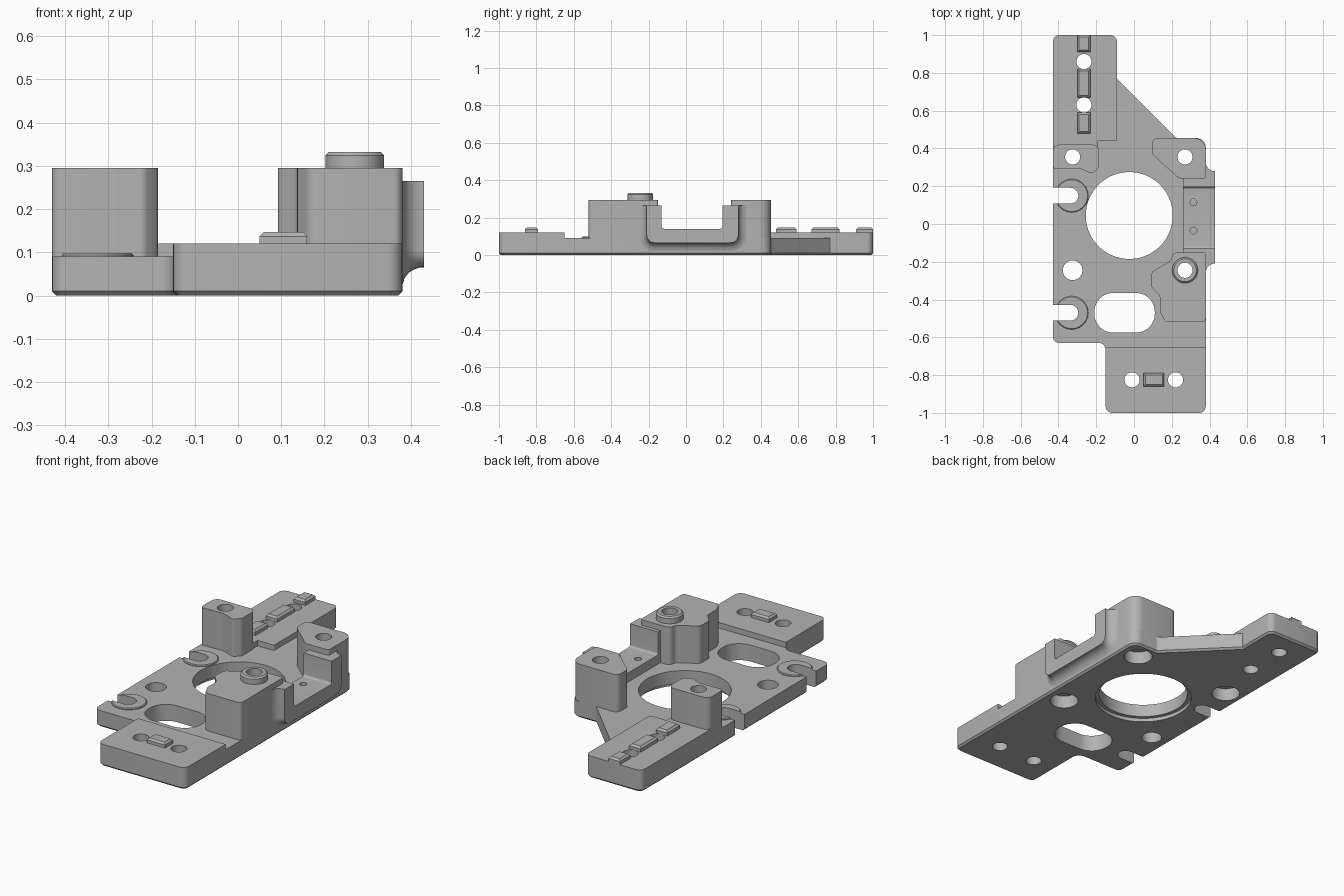
import bpy, bmesh, math
from mathutils import Vector

cube = bpy.data.objects.get("Cube")
if cube:
    bpy.data.objects.remove(cube, do_unlink=True)

grey = bpy.data.materials.new("plain_grey")
grey.use_nodes = True
colour = (0.45, 0.45, 0.45, 1)
grey.diffuse_color = colour
grey.node_tree.nodes["Principled BSDF"].inputs["Base Color"].default_value = colour
parts = []


def rounded(corners, steps=6):
    """Outline from (x, y, radius) corners, each filleted with an arc."""
    out = []
    n = len(corners)
    for i, (x, y, r) in enumerate(corners):
        p = Vector((x, y))
        if not r:
            out.append(p)
            continue
        u = (Vector(corners[i - 1][:2]) - p).normalized()
        v = (Vector(corners[(i + 1) % n][:2]) - p).normalized()
        half = math.acos(max(-1, min(1, u.dot(v)))) / 2
        c = p + (u + v).normalized() * r / math.sin(half)
        a, b = p + u * r / math.tan(half) - c, p + v * r / math.tan(half) - c
        start = math.atan2(a.y, a.x)
        turn = (math.atan2(b.y, b.x) - start + math.pi) % math.tau - math.pi
        for k in range(steps + 1):
            t = start + turn * k / steps
            out.append(c + Vector((math.cos(t), math.sin(t))) * r)
    return out


def box(x0, x1, y0, y1, r=0):
    return rounded([(x0, y0, r), (x1, y0, r), (x1, y1, r), (x0, y1, r)], 10)


def circle(x, y, r, n=48):
    return [Vector((x + r * math.cos(math.tau * i / n), y + r * math.sin(math.tau * i / n)))
            for i in range(n)]


def add_prism(bm, outline, z0, z1, low=0, high=0):
    """Extrude an outline, with an optional chamfer round the bottom or top."""
    base = bm.faces.new([bm.verts.new((p.x, p.y, z0)) for p in outline])
    moved = bmesh.ops.extrude_face_region(bm, geom=[base])["geom"]
    bmesh.ops.translate(bm, vec=(0, 0, z1 - z0),
                        verts=[g for g in moved if isinstance(g, bmesh.types.BMVert)])
    top = [g for g in moved if isinstance(g, bmesh.types.BMFace)][0]
    if not base.is_valid:
        base = bm.faces.new([v for v in bm.verts if abs(v.co.z - z0) < 1e-6])
    for face, size in ((base, low), (top, high)):
        if size:
            bmesh.ops.bevel(bm, geom=list(face.edges), offset=size, segments=1,
                            profile=0.5, affect='EDGES')


def finish(bm, name):
    bmesh.ops.recalc_face_normals(bm, faces=bm.faces[:])
    me = bpy.data.meshes.new(name)
    bm.to_mesh(me)
    bm.free()
    me.materials.append(grey)
    ob = bpy.data.objects.new(name, me)
    bpy.context.scene.collection.objects.link(ob)
    return ob


def prism(name, outline, z0, z1, low=0, high=0):
    bm = bmesh.new()
    add_prism(bm, outline, z0, z1, low, high)
    parts.append(finish(bm, name))


PLATE, PAD, TOWER = 0.09, 0.12, 0.295

# Base plate
prism("base_plate", rounded([
    (-0.43, 1, 0.035), (-0.09, 1, 0.035), (-0.09, 0.77, 0), (0.225, 0.455, 0.02),
    (0.38, 0.455, 0.05), (0.38, -1, 0.035), (-0.15, -1, 0.035),
    (-0.15, -0.63, 0.035), (-0.43, -0.63, 0.035)]), 0, PLATE, low=0.01)

# Raised end pads
prism("back_pad", rounded([
    (-0.43, 1, 0.035), (-0.09, 1, 0.035), (-0.09, 0.44, 0.01), (-0.19, 0.44, 0),
    (-0.19, 0.38, 0), (-0.43, 0.38, 0)]), PLATE, PAD)
prism("front_pad", rounded([
    (0.38, -0.65, 0), (0.38, -1, 0.035), (-0.15, -1, 0.035), (-0.15, -0.65, 0)]),
    PLATE, PAD)

# Locating keys on the pads
for i, (x0, x1, y0, y1) in enumerate([(-0.30, -0.23, 0.91, 1.0), (-0.30, -0.23, 0.67, 0.82),
                                      (-0.30, -0.23, 0.48, 0.59), (0.05, 0.16, -0.86, -0.79)]):
    prism(f"locating_key_{i + 1}", box(x0, x1, y0, y1), PAD, 0.147, high=0.01)

# Towers
prism("back_right_tower", rounded([
    (-0.43, 0.42, 0.035), (-0.185, 0.42, 0.035), (-0.185, 0.30, 0.03),
    (-0.22, 0.265, 0.02), (-0.29, 0.295, 0.06), (-0.43, 0.29, 0.02)]), PLATE, TOWER)
prism("back_left_tower", rounded([
    (0.095, 0.455, 0.03), (0.38, 0.455, 0.06), (0.38, 0.24, 0.015),
    (0.24, 0.24, 0.04), (0.095, 0.37, 0.03)]), PLATE, TOWER)
prism("front_left_tower", rounded([
    (0.20, -0.15, 0.03), (0.38, -0.15, 0.01), (0.38, -0.52, 0.02), (0.165, -0.52, 0.03),
    (0.137, -0.46, 0.03), (0.137, -0.38, 0.03), (0.092, -0.335, 0.03),
    (0.092, -0.255, 0.03), (0.20, -0.19, 0.03)]), PLATE, TOWER)
prism("locating_boss", circle(0.27, -0.245, 0.068), TOWER, 0.332, high=0.008)

# Collars around the open slots
for side, y in (("back", 0.15), ("front", -0.47)):
    prism(side + "_slot_collar", circle(-0.33, y, 0.088), PLATE, 0.098, high=0.004)

# Side bracket: a U-shaped section whose outer rim flares into the plate
bm = bmesh.new()
rings = []
for x, d in ((0.26, 0.042), (0.38, 0.042), (0.385, 0.025), (0.395, 0.012),
             (0.408, 0.004), (0.42, 0), (0.43, 0)):
    section = rounded([
        (-0.21 - d, 0.265, 0), (-0.21 - d, 0.065 - d, 0.04 + d),
        (0.28 + d, 0.065 - d, 0.04 + d), (0.28 + d, 0.265, 0), (0.195, 0.265, 0),
        (0.195, 0.14, 0.012), (-0.13, 0.14, 0.012), (-0.13, 0.265, 0)])
    rings.append([bm.verts.new((x, p.x, p.y)) for p in section])
for a, b in zip(rings, rings[1:]):
    for i in range(len(a)):
        bm.faces.new((a[i - 1], a[i], b[i], b[i - 1]))
bm.faces.new(rings[0])
bm.faces.new(rings[-1])
parts.append(finish(bm, "side_bracket"))

# Cutter for every opening that passes right through
bm = bmesh.new()
through = [circle(-0.025, 0.045, 0.23, 96), box(-0.21, 0.11, -0.575, -0.365, 0.1),
           circle(-0.325, -0.245, 0.052)]
through += [circle(x, y, 0.04) for x, y in (
    (-0.265, 0.86), (-0.265, 0.63), (-0.01, -0.825), (0.22, -0.825),
    (-0.325, 0.355), (0.27, 0.355), (0.27, -0.245))]
through += [rounded([(-0.6, y - 0.042, 0), (-0.295, y - 0.042, 0.0415),
                     (-0.295, y + 0.042, 0.0415), (-0.6, y + 0.042, 0)], 12)
            for y in (0.15, -0.47)]
for outline in through:
    add_prism(bm, outline, -0.1, 0.5)
through_cutter = finish(bm, "through_cutter")

# Cutter for counterbores underneath and blind holes in the bracket
bm = bmesh.new()
for x, y in ((-0.325, 0.355), (0.27, 0.355), (0.27, -0.245)):
    add_prism(bm, circle(x, y, 0.073), -0.1, 0.07)
add_prism(bm, circle(-0.025, 0.045, 0.25, 96), -0.1, 0.02)
for y in (0.115, -0.035):
    add_prism(bm, circle(0.315, y, 0.018, 24), 0.105, 0.2)
recess_cutter = finish(bm, "recess_cutter")

# Cut the parts and shade them
cutters = (through_cutter, recess_cutter)
for ob in parts:
    bpy.ops.object.select_all(action='DESELECT')
    ob.select_set(True)
    bpy.context.view_layer.objects.active = ob
    if "key" not in ob.name:
        for cutter in cutters:
            mod = ob.modifiers.new("cut", 'BOOLEAN')
            mod.operation, mod.solver, mod.object = 'DIFFERENCE', 'EXACT', cutter
            bpy.ops.object.modifier_apply(modifier=mod.name)
    bpy.ops.object.shade_smooth_by_angle(angle=math.radians(30))
for cutter in cutters:
    bpy.data.objects.remove(cutter, do_unlink=True)
